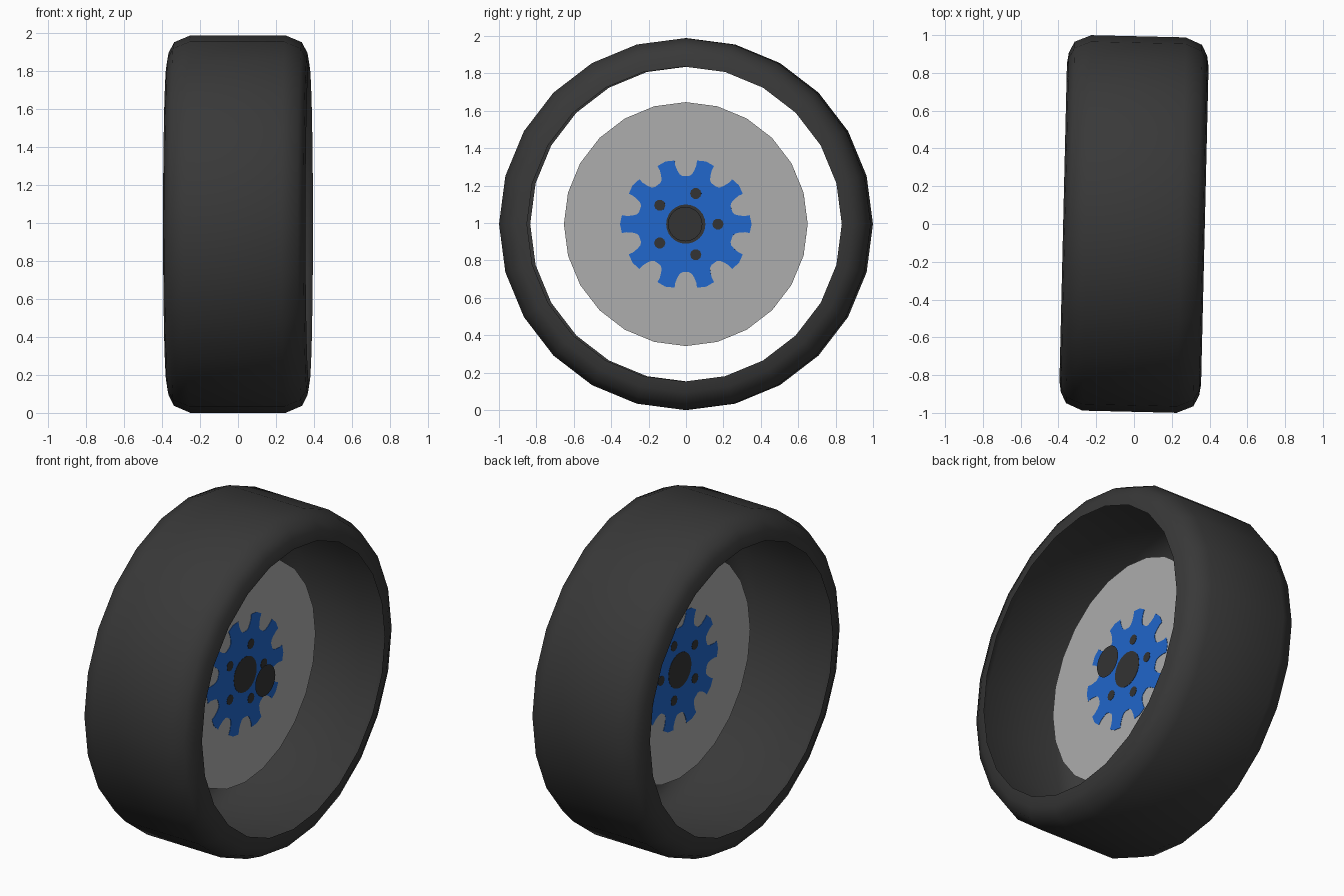
import bpy, bmesh, math
from mathutils import Matrix

if "Cube" in bpy.data.objects:
    bpy.data.objects.remove(bpy.data.objects["Cube"])

SIDES = 24
R = 0.994                      # tread radius, also axle height
# whole wheel is turned very slightly about the vertical axis
PLACE = Matrix.Translation((0, 0, R)) @ Matrix.Rotation(math.radians(-1.35), 4, 'Z')


def material(name, rgb):
    m = bpy.data.materials.new(name)
    m.diffuse_color = (*rgb, 1)
    m.use_nodes = True
    m.node_tree.nodes["Principled BSDF"].inputs["Base Color"].default_value = m.diffuse_color
    return m


RUBBER = material("dark rubber", (0.040, 0.040, 0.040))
GREY = material("disc grey", (0.42, 0.42, 0.42))
BLUE = material("hub blue", (0.015, 0.135, 0.60))
BLACK = material("hub black", (0.034, 0.034, 0.034))


def finish(bm, name, mat):
    bm.transform(PLACE)
    me = bpy.data.meshes.new(name)
    bm.to_mesh(me)
    bm.free()
    me.materials.append(mat)
    ob = bpy.data.objects.new(name, me)
    bpy.context.collection.objects.link(ob)
    return ob


def circle(r, n, cy=0.0, cz=0.0):
    return [(cy + r * math.cos(2 * math.pi * i / n),
             cz + r * math.sin(2 * math.pi * i / n)) for i in range(n)]


def plate(name, outline, x, thick, mat):
    """Flat plate facing along the axle, centred on x."""
    bm = bmesh.new()
    face = bm.faces.new([bm.verts.new((x - thick / 2, y, z)) for y, z in outline])
    if thick > 0:
        res = bmesh.ops.extrude_face_region(bm, geom=[face], use_keep_orig=True)
        top = [v for v in res["geom"] if isinstance(v, bmesh.types.BMVert)]
        bmesh.ops.translate(bm, verts=top, vec=(thick, 0, 0))
        bmesh.ops.recalc_face_normals(bm, faces=bm.faces)
    return finish(bm, name, mat)


# Tyre: tread, rounded shoulders and sidewalls around an open middle
half = [(0.375, 0.842), (0.366, 0.90), (0.337, 0.957), (0.25, R)]
profile = half + [(-x, r) for x, r in reversed(half)]
bm = bmesh.new()
rings = [[bm.verts.new((x, y, z)) for y, z in circle(r, SIDES)] for x, r in profile]
for a, b in zip(rings, rings[1:]):
    for i in range(SIDES):
        j = (i + 1) % SIDES
        bm.faces.new((a[i], a[j], b[j], b[i]))
bmesh.ops.recalc_face_normals(bm, faces=bm.faces)
if sum(f.normal.dot(f.calc_center_median()) for f in bm.faces) < 0:
    bmesh.ops.reverse_faces(bm, faces=bm.faces)
tyre = finish(bm, "tyre", RUBBER)
for p in tyre.data.polygons:
    p.use_smooth = True

# Grey disc
DISC_X = 0.045
plate("brake_disc", circle(0.652, SIDES), DISC_X, 0.002, GREY)

# Blue plate with ten teeth and rounded notches
tooth = [(-8, 0.345), (0, 0.352), (8, 0.345), (7.8, 0.32), (9, 0.29),
         (11, 0.268), (14, 0.258), (22, 0.258), (25, 0.268), (27, 0.29), (28.2, 0.32)]
outline = []
for k in range(10):
    for deg, r in tooth:
        a = math.radians(deg + 36 * k)
        outline.append((r * math.cos(a), r * math.sin(a)))
plate("toothed_plate", outline, DISC_X, 0.006, BLUE)

# Five bolt spots and the centre spot
for k in range(5):
    a = math.radians(72 * k)
    plate(f"bolt_{k + 1}", circle(0.03, 10, 0.172 * math.cos(a), 0.172 * math.sin(a)),
          DISC_X, 0.009, BLACK)
plate("hub_centre", circle(0.105, SIDES), DISC_X, 0.009, BLACK)

# Separate hub cap standing off the plate on the outer side
plate("hub_cap", circle(0.092, SIDES), 0.185, 0.0, BLACK)
